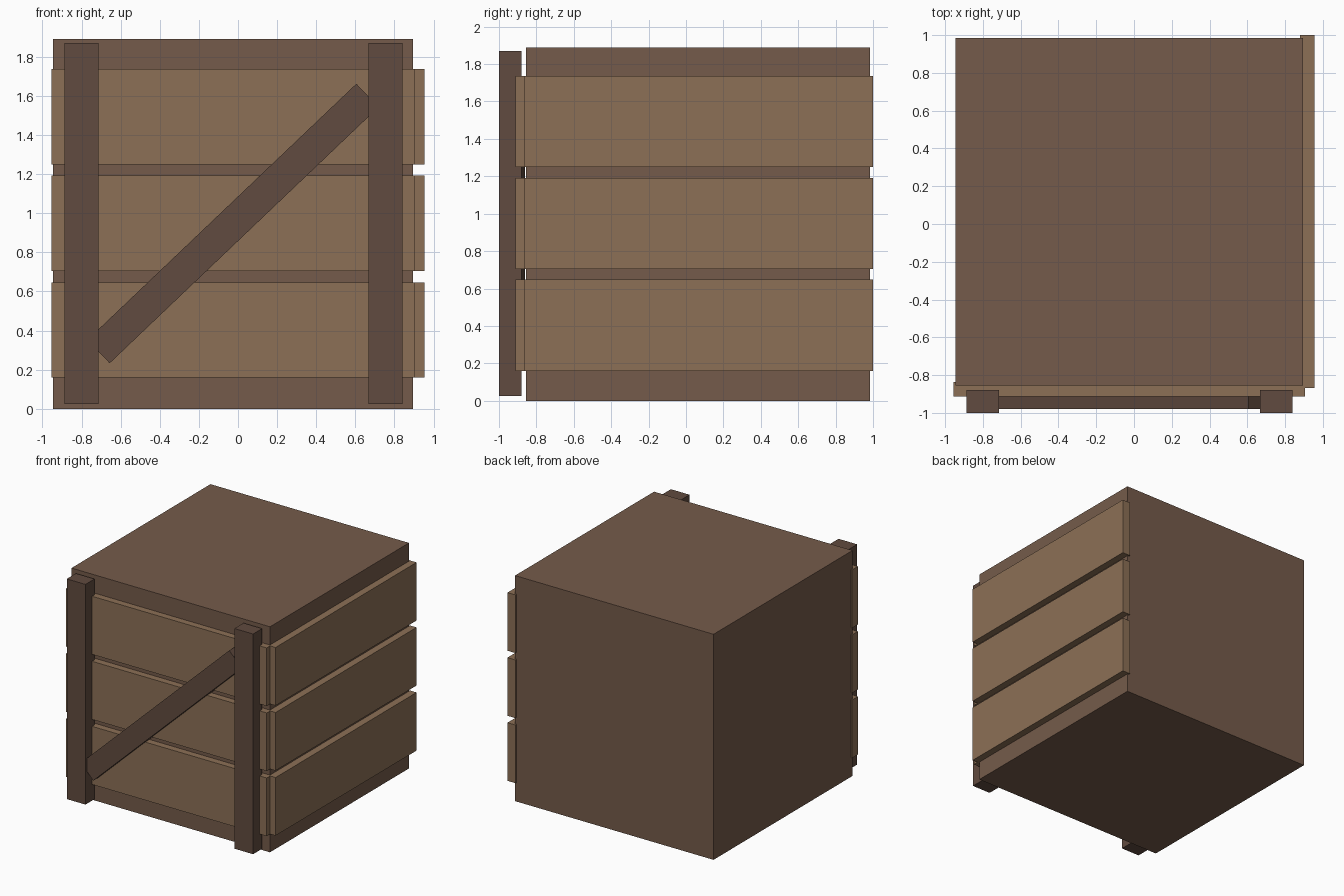
import bpy
import bmesh
import math
from mathutils import Matrix, Vector

if "Cube" in bpy.data.objects:
    bpy.data.objects.remove(bpy.data.objects["Cube"])


def material(name, color):
    m = bpy.data.materials.new(name)
    m.diffuse_color = (*color, 1)
    m.use_nodes = True
    m.node_tree.nodes["Principled BSDF"].inputs["Base Color"].default_value = m.diffuse_color
    return m


core_wood = material("core_wood", (0.178, 0.105, 0.069))
slat_wood = material("slat_wood", (0.262, 0.162, 0.093))
frame_wood = material("frame_wood", (0.119, 0.070, 0.050))


def box(name, x, y, z, mat):
    """Box spanning the given (min, max) ranges, origin at its centre."""
    ranges = (x, y, z)
    size = Vector([b - a for a, b in ranges])
    me = bpy.data.meshes.new(name)
    bm = bmesh.new()
    bmesh.ops.create_cube(bm, size=1, matrix=Matrix.Diagonal((*size, 1)))
    bm.to_mesh(me)
    bm.free()
    me.materials.append(mat)
    ob = bpy.data.objects.new(name, me)
    ob.location = [(a + b) / 2 for a, b in ranges]
    bpy.context.collection.objects.link(ob)
    return ob


# Solid crate body
box("crate_body", (-0.945, 0.895), (-0.855, 0.985), (0, 1.89), core_wood)

# Three horizontal slats on the front and on the right side
for i in range(3):
    z0 = 0.16 + i * 0.545
    z = (z0, z0 + 0.487)
    box(f"front_slat_{i + 1}", (-0.955, 0.905), (-0.912, -0.837), z, slat_wood)
    box(f"side_slat_{i + 1}", (0.88, 0.955), (-0.867, 1.0), z, slat_wood)

# Upright posts on the front
for side, x0 in (("left", -0.887), ("right", 0.667)):
    box(f"{side}_post", (x0, x0 + 0.173), (-1.0, -0.88), (0.025, 1.87), frame_wood)

# Diagonal brace running between the posts
brace = box("diagonal_brace", (-0.975, 0.924), (-0.98, -0.86), (0.865, 1.03), frame_wood)
brace.rotation_euler.y = -math.radians(43.6)
